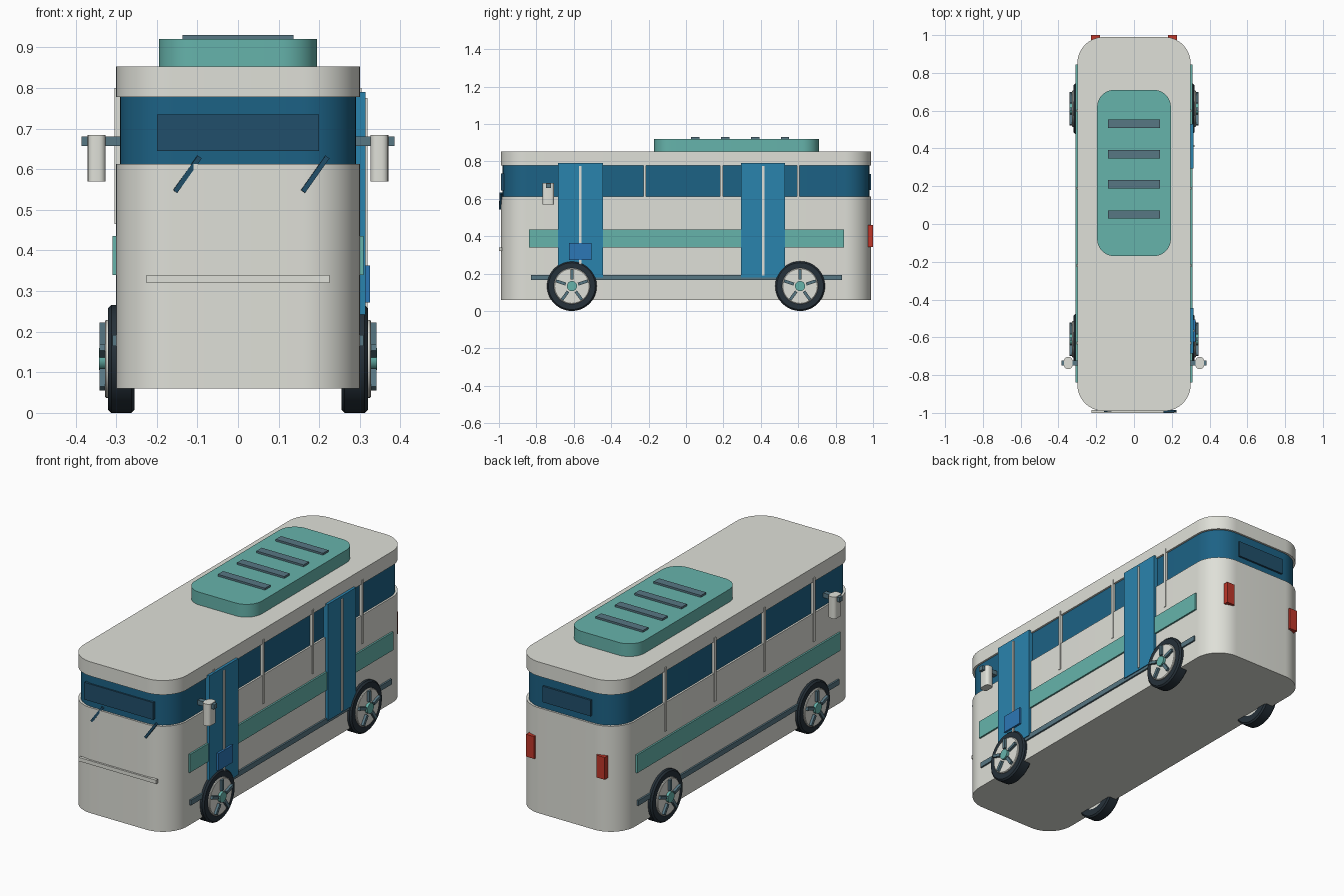
import bpy, bmesh
from math import pi, sin, cos, radians
from mathutils import Matrix, Vector

if "Cube" in bpy.data.objects:
    bpy.data.objects.remove(bpy.data.objects["Cube"])


def material(name, r, g, b):
    m = bpy.data.materials.new(name)
    m.diffuse_color = tuple((c / 255) ** 2.2 for c in (r, g, b)) + (1,)
    m.use_nodes = True
    m.node_tree.nodes["Principled BSDF"].inputs["Base Color"].default_value = m.diffuse_color
    return m


CREAM = material("cream", 222, 223, 215)
GLASS = material("glass_blue", 34, 98, 132)
SIGN = material("sign_blue", 38, 80, 106)
DOOR = material("door_blue", 46, 130, 172)
RAMP = material("ramp_blue", 48, 118, 180)
TEAL = material("teal", 102, 178, 170)
SLATE = material("slate", 88, 118, 130)
RUBBER = material("rubber", 42, 52, 60)
RED = material("red", 190, 58, 46)


def finish(name, bm, mat, smooth=False):
    bmesh.ops.recalc_face_normals(bm, faces=bm.faces)
    me = bpy.data.meshes.new(name)
    bm.to_mesh(me)
    bm.free()
    ob = bpy.data.objects.new(name, me)
    bpy.context.collection.objects.link(ob)
    me.materials.append(mat)
    if smooth:
        bpy.ops.object.select_all(action='DESELECT')
        ob.select_set(True)
        bpy.context.view_layer.objects.active = ob
        bpy.ops.object.shade_smooth_by_angle(angle=radians(35))
    return ob


def box(name, x, y, z, mat, radius=0, segments=12):
    """Box from (min, max) ranges, optionally with rounded vertical edges."""
    bm = bmesh.new()
    bmesh.ops.create_cube(bm, size=1)
    for v in bm.verts:
        v.co = Vector([r[0] if c < 0 else r[1] for r, c in zip((x, y, z), v.co)])
    if radius:
        edges = [e for e in bm.edges
                 if abs(e.verts[0].co.z - e.verts[1].co.z) > 1e-5]
        bmesh.ops.bevel(bm, geom=edges, offset=radius, segments=segments,
                        profile=0.5, affect='EDGES')
    return finish(name, bm, mat, bool(radius))


def side_box(name, side, x, y, z, mat, radius=0, segments=4):
    xs = sorted((side * x[0], side * x[1]))
    return box(name, xs, y, z, mat, radius, segments)


def lathe_x(name, profile, side, y, z, mat, n=48):
    """Spin a closed (x, radius) profile around a sideways axle."""
    bm = bmesh.new()
    rings = []
    for i in range(n):
        a = 2 * pi * i / n
        rings.append([bm.verts.new((side * px, y + r * cos(a), z + r * sin(a)))
                      for px, r in profile])
    k = len(profile)
    for i in range(n):
        p, q = rings[i], rings[(i + 1) % n]
        for j in range(k):
            bm.faces.new((p[j], q[j], q[(j + 1) % k], p[(j + 1) % k]))
    bmesh.ops.remove_doubles(bm, verts=bm.verts, dist=1e-5)
    return finish(name, bm, mat, True)


def bar(name, a, b, width, mat):
    """Square bar between two points."""
    a, b = Vector(a), Vector(b)
    d = b - a
    bm = bmesh.new()
    bmesh.ops.create_cube(bm, size=1)
    rot = d.to_track_quat('Z', 'Y').to_matrix().to_4x4()
    bm.transform(Matrix.Translation((a + b) / 2) @ rot
                 @ Matrix.Diagonal((width, width, d.length, 1)))
    return finish(name, bm, mat)


# Main shell: lower body, window band, roof
box("lower_body", (-.30, .30), (-.99, .99), (.06, .613), CREAM, .14, 16)
box("window_band", (-.29, .29), (-.98, .98), (.60, .79), GLASS, .135, 16)
box("roof", (-.30, .30), (-.99, .99), (.778, .853), CREAM, .14, 16)

# Roof unit with vents
box("roof_unit", (-.195, .195), (-.17, .71), (.85, .92), TEAL, .09, 12)
for i in range(4):
    y = .05 + .16 * i
    box("roof_vent", (-.137, .137), (y - .022, y + .022), (.915, .93), SLATE)

# Front and rear panels
box("front_sign", (-.20, .20), (-.988, -.97), (.645, .735), SIGN)
box("rear_sign", (-.14, .14), (.97, .99), (.648, .732), SIGN)
box("front_trim", (-.225, .225), (-1.0, -.985), (.32, .34), CREAM)
bar("wiper", (.16, -.994, .545), (.22, -.990, .63), .012, SIGN)
bar("wiper", (-.155, -.990, .545), (-.095, -.982, .63), .012, SIGN)

# Both sides
for s in (-1, 1):
    side_box("side_stripe", s, (.29, .309), (-.84, .845), (.34, .435), TEAL)
    side_box("skirt_rail", s, (.29, .309), (-.83, .835), (.165, .192), SLATE)
    for y in (-.63, -.22, .19, .60):
        side_box("window_pillar", s, (.285, .304), (y - .007, y + .007),
                 (.465, .80), CREAM)
    side_box("mirror_arm", s, (.28, .385), (-.748, -.722), (.657, .681), SLATE)
    side_box("mirror", s, (.326, .37), (-.767, -.705), (.57, .684), CREAM, .016)
    side_box("tail_light", s, (.18, .228), (.96, 1.0), (.343, .46), RED)

    # Wheels: tyre, disc, hub and five spokes
    for y in (-.61, .61):
        z = .133
        lathe_x("tyre", [(.255, .09), (.255, .125), (.262, .133), (.312, .133),
                         (.32, .125), (.32, .09)], s, y, z, RUBBER)
        lathe_x("wheel_disc", [(.258, 0), (.258, .096), (.325, .096), (.328, .092),
                               (.328, 0)], s, y, z, CREAM)
        lathe_x("hub", [(.32, 0), (.32, .027), (.342, .027), (.342, 0)],
                s, y, z, TEAL, 24)
        for i in range(5):
            a = pi / 2 + 2 * pi * i / 5
            pts = [(s * .333, y + r * cos(a), z + r * sin(a)) for r in (.035, .09)]
            bar("spoke", pts[0], pts[1], .016, SLATE)

# Doors on the right side only, with centre seams
for y0, y1 in ((-.685, -.445), (.295, .53)):
    yc = (y0 + y1) / 2
    box("door", (.28, .314), (y0, y1), (.18, .79), DOOR)
    box("door_seam", (.30, .319), (yc - .006, yc + .006), (.19, .775), CREAM)
box("ramp_panel", (.30, .325), (-.625, -.505), (.272, .363), RAMP)
